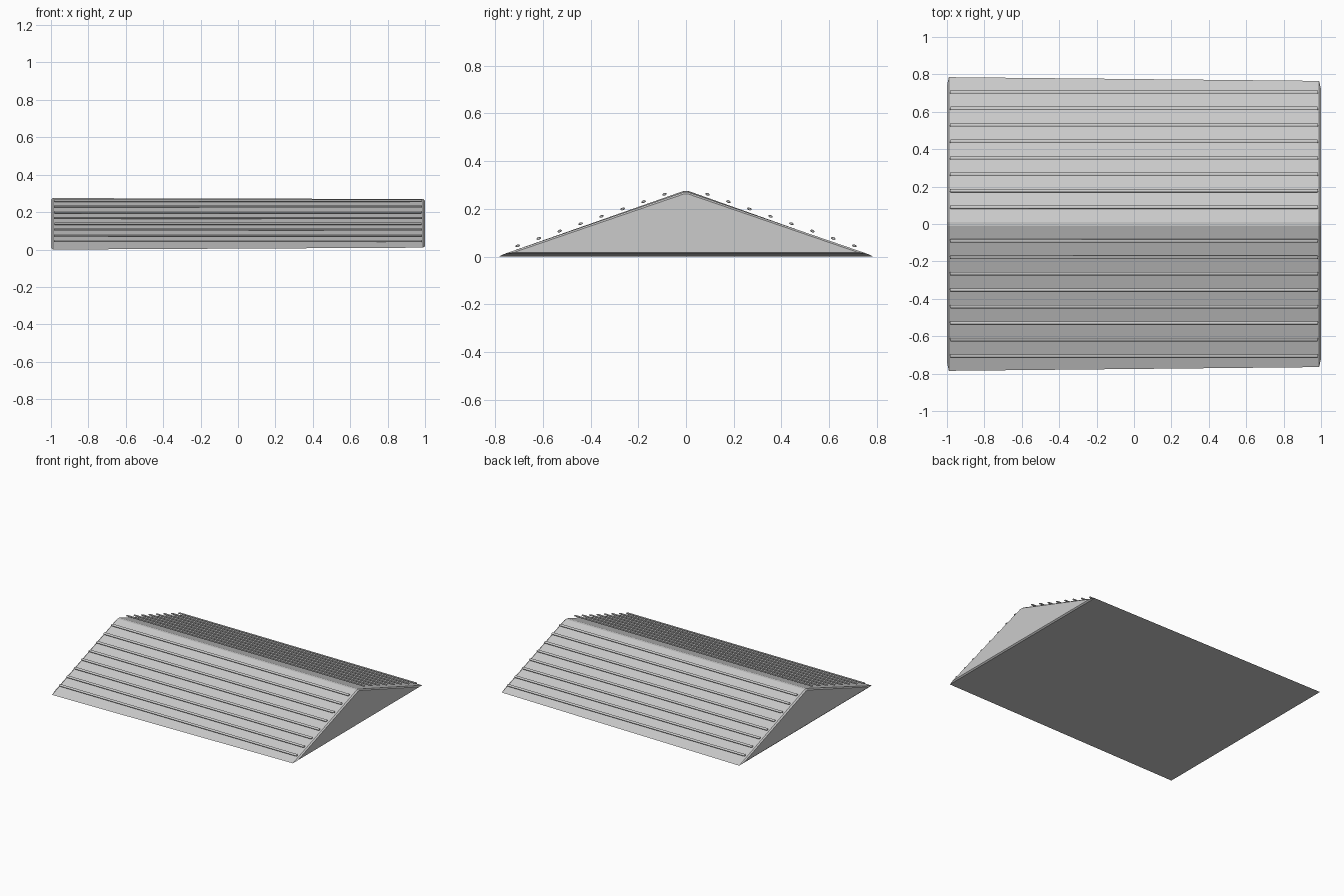
import bpy, math
from mathutils import Matrix, Vector

cube = bpy.data.objects.get("Cube")
if cube:
    bpy.data.objects.remove(cube, do_unlink=True)


def material(name, value):
    mat = bpy.data.materials.new(name)
    mat.use_nodes = True
    color = (value, value, value, 1)
    mat.diffuse_color = color
    mat.node_tree.nodes["Principled BSDF"].inputs["Base Color"].default_value = color
    return mat


def make_object(name, verts, faces, mat):
    mesh = bpy.data.meshes.new(name)
    mesh.from_pydata(verts, [], faces)
    mesh.materials.append(mat)
    obj = bpy.data.objects.new(name, mesh)
    bpy.context.collection.objects.link(obj)
    return obj


def section(x, half, base, top):
    # Triangular cross-section with a narrow flat ridge
    return [(x, -half, base), (x, half, base), (x, 0.01, top), (x, -0.01, top)]


def loft(name, rings, mat):
    n = len(rings[0])
    verts = [v for ring in rings for v in ring]
    faces = [tuple(reversed(range(n))), tuple(range(len(verts) - n, len(verts)))]
    for r in range(len(rings) - 1):
        for i in range(n):
            a, b = r * n + i, r * n + (i + 1) % n
            faces.append((a, b, b + n, a + n))
    return make_object(name, verts, faces, mat)


grey = material("light grey", 0.6)

# Wedge body, slightly tapered, with chamfered ends
loft("roof_body", [
    section(-1.0, 0.74, 0.01, 0.265),
    section(-0.99, 0.785, 0.0, 0.275),
    section(0.99, 0.765, 0.01, 0.27),
    section(1.0, 0.72, 0.018, 0.262),
], grey)

# Raised strips along both slopes
slope = math.atan(0.348)
for side, label in ((-1, "front"), (1, "back")):
    turn = Matrix.Rotation(-side * slope, 4, "X")
    for i in range(8):
        y = 0.09 + i * 0.088
        center = Vector((0, side * y, 0.293 - 0.351 * y))
        rings = []
        for x, s in ((-0.985, 0.7), (-0.98, 1), (0.98, 1), (0.985, 0.7)):
            ring = []
            for k in range(8):
                a = math.tau * (k + 0.5) / 8
                p = Vector((x, 0.010 * s * math.cos(a), 0.0055 * s * math.sin(a)))
                ring.append(tuple(turn @ p + center))
            rings.append(ring)
        loft(f"{label}_strip_{i + 1}", rings, grey)
